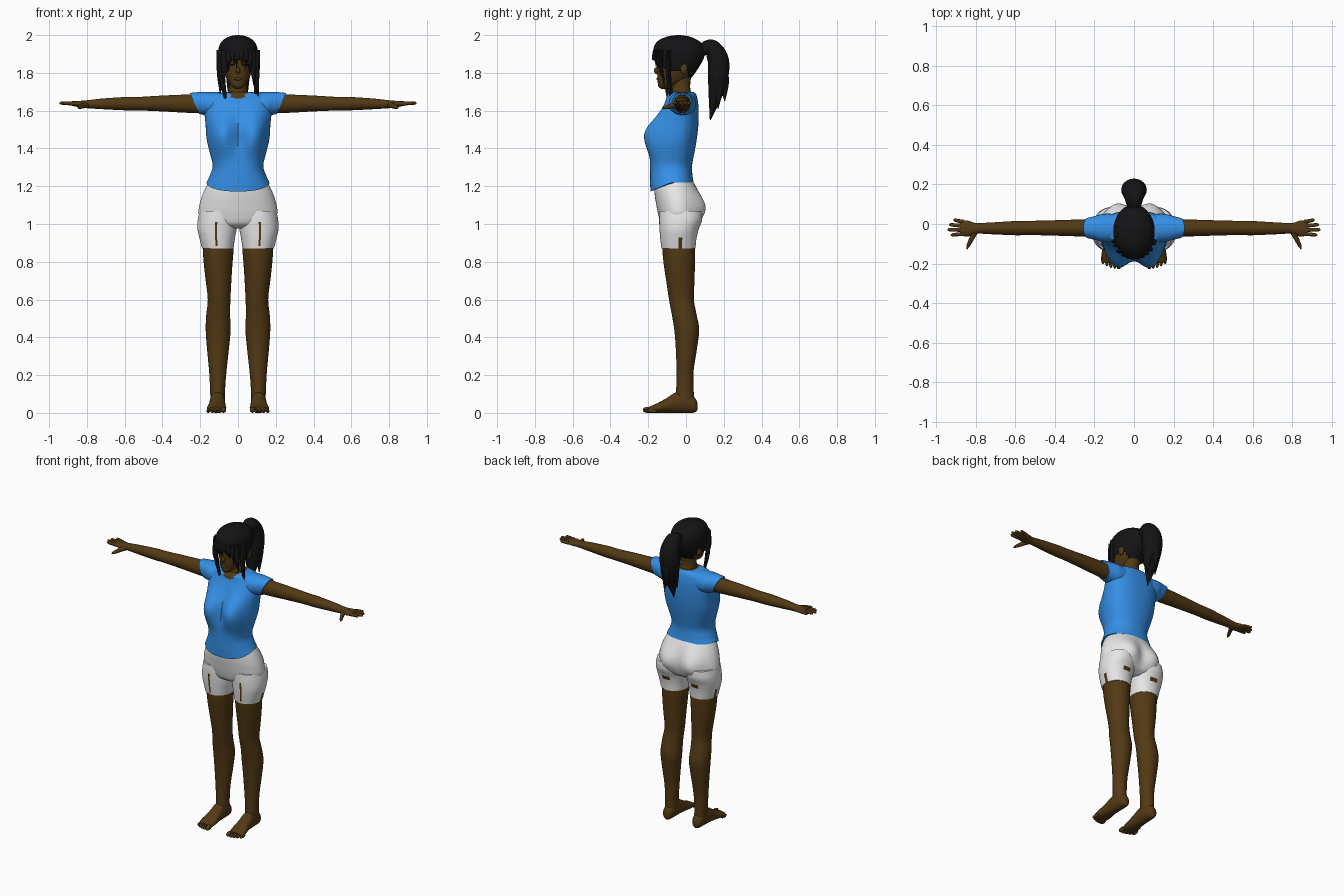
import bpy, bmesh, math
from mathutils import Vector


def material(name, rgb):
    m = bpy.data.materials.new(name)
    m.diffuse_color = (*rgb, 1)
    return m


SKIN = material("brown skin", (0.085, 0.041, 0.007))
HAIR = material("black hair", (0.007, 0.007, 0.008))
SHIRT = material("blue cloth", (0.035, 0.28, 0.80))
SHORTS = material("white cloth", (0.80, 0.80, 0.80))


def spline(rows, k):
    """Catmull-Rom interpolation of section rows (x, y, z, ra, rb)."""
    out = []
    for i in range(len(rows) - 1):
        a, b, c, d = (rows[min(max(j, 0), len(rows) - 1)] for j in range(i - 1, i + 3))
        for s in range(k):
            t = s / k
            out.append([0.5 * (2 * q + (r - p) * t + (2 * p - 5 * q + 4 * r - w) * t * t
                               + (3 * q - p - 3 * r + w) * t ** 3)
                        for p, q, r, w in zip(a, b, c, d)])
    out.append(list(rows[-1]))
    return out


def loft(name, rows, mats, axis='z', n=32, k=5, p=2.0, mirror=False, warp=None, paint=None, drop=None):
    """Skin a row of super-elliptic sections across the given axis ('path' follows a bend in the yz plane)."""
    bm = bmesh.new()
    secs = spline(rows, k)
    rings = []
    for i, (x, y, z, ra, rb) in enumerate(secs):
        u, v = {'x': ((0, 1, 0), (0, 0, 1)), 'y': ((1, 0, 0), (0, 0, 1))}.get(axis, ((1, 0, 0), (0, 1, 0)))
        if axis == 'path':
            a, b = secs[max(i - 1, 0)], secs[min(i + 1, len(secs) - 1)]
            v = Vector((0, b[2] - a[2], a[1] - b[1])).normalized()
        u, v, ring = Vector(u), Vector(v), []
        for j in range(n):
            t = 2 * math.pi * j / n
            c, s = math.cos(t), math.sin(t)
            co = (Vector((x, y, z)) + u * max(ra, .001) * math.copysign(abs(c) ** (2 / p), c)
                  + v * max(rb, .001) * math.copysign(abs(s) ** (2 / p), s))
            ring.append(bm.verts.new(warp(co, s) if warp else co))
        rings.append(ring)
    for r0, r1 in zip(rings, rings[1:]):
        for j in range(n):
            bm.faces.new((r0[j], r0[(j + 1) % n], r1[(j + 1) % n], r1[j]))
    bm.faces.new(rings[0])
    bm.faces.new(rings[-1])
    bmesh.ops.recalc_face_normals(bm, faces=bm.faces)
    for f in bm.faces:
        if paint and paint(f.calc_center_median()):
            f.material_index = 1
    if drop:
        bmesh.ops.delete(bm, geom=[f for f in bm.faces if drop(f.calc_center_median())], context='FACES')
    me = bpy.data.meshes.new(name)
    bm.to_mesh(me)
    bm.free()
    for m in mats:
        me.materials.append(m)
    ob = bpy.data.objects.new(name, me)
    bpy.context.collection.objects.link(ob)
    if mirror:
        ob.modifiers.new("mirror", 'MIRROR').use_clip = False
    return ob


def upright(rows):
    """Rows given as z, front y, back y, half width, optional centre x."""
    return [((r[4] if len(r) > 4 else 0), (r[1] + r[2]) / 2, r[0], r[3], (r[2] - r[1]) / 2) for r in rows]


def blob(name, c, r, mat, mirror=False):
    rows = [(c[0], c[1], c[2] - r[2] * math.cos(math.pi * i / 8),
             r[0] * math.sin(math.pi * i / 8), r[1] * math.sin(math.pi * i / 8)) for i in range(9)]
    return loft(name, rows, [mat], n=16, k=1, mirror=mirror)


def bump(x, z, cx, cz, sx, sz):
    return math.exp(-((abs(x) - cx) / sx) ** 2 - ((z - cz) / sz) ** 2)


# Shirt: bust and dipped front hem are warped in, the neck opening is painted
def shirt_warp(co, s):
    f = min(1, max(0, -s * 1.4))
    z = co.z
    co.y -= 0.075 * f * bump(co.x, z, .085, 1.475, .075, .10)
    co.z -= 0.048 * max(0, -s) * max(0, 1 - (z - 1.22) / .12)
    return co


loft("shirt", upright([(1.22, -.188, .04, .167), (1.26, -.19, .034, .148), (1.31, -.188, .032, .134),
                       (1.38, -.18, .045, .15), (1.45, -.16, .057, .166), (1.53, -.145, .066, .172),
                       (1.60, -.125, .067, .178), (1.65, -.108, .063, .17), (1.685, -.098, .054, .145),
                       (1.70, -.085, .04, .065)]),
     [SHIRT, SKIN], n=64, k=6, p=2.3, warp=shirt_warp,
     paint=lambda c: c.z > 1.665 and math.hypot(c.x / .058, (c.y + .04) / .075) < 1)


def sleeve_warp(co, s):
    co.x += max(0, (co.x - .1) / .13) * (co.z - 1.637) * .45
    return co


loft("sleeve", [(.08, -.02, 1.635, .07, .062), (.15, -.02, 1.635, .072, .064), (.19, -.02, 1.637, .062, .061),
                (.23, -.02, 1.638, .052, .056)], [SHIRT], 'x', mirror=True, warp=sleeve_warp, p=2.2)


# Shorts: pelvis plus two legs, with worn slits and patches showing skin
def seat_warp(co, s):
    co.y += 0.04 * min(1, max(0, s * 1.5)) * bump(co.x, co.z, .09, 1.085, .07, .085)
    return co


loft("shorts_pelvis", upright([(1.25, -.16, .025, .14), (1.2, -.168, .05, .168), (1.15, -.165, .066, .19),
                               (1.1, -.157, .072, .204), (1.05, -.147, .07, .207), (1.0, -.13, .055, .17),
                               (.975, -.09, .02, .08)]), [SHORTS], n=64, warp=seat_warp, p=2.1)


def worn(c):
    slit = c.y < -.08 and abs(c.x - .112) < .006 and .88 < c.z < 1.01
    patch = c.y > .02 and .075 < c.x < .135 and .945 < c.z < .972
    side = c.x > .17 and abs(c.y + .03) < .006 and c.z < .93
    return slit or patch or side


loft("shorts_leg", upright([(1.07, -.14, .085, .095, .108), (1.02, -.142, .085, .104, .109),
                            (.97, -.14, .066, .103, .111), (.92, -.136, .055, .093, .110),
                            (.87, -.13, .05, .083, .107)]),
     [SHORTS, SKIN], n=64, k=6, p=2.15, mirror=True, paint=worn)

# Bare legs
loft("leg", upright([(.92, -.125, .046, .078, .106), (.86, -.125, .048, .081, .105), (.78, -.117, .047, .075, .105),
                     (.7, -.105, .045, .068, .103), (.6, -.09, .042, .060, .100), (.52, -.075, .056, .063, .105),
                     (.44, -.062, .07, .066, .105), (.34, -.054, .058, .058, .106), (.22, -.05, .04, .046, .107),
                     (.13, -.052, .04, .040, .108), (.06, -.06, .045, .038, .108)]), [SKIN], mirror=True)

# Feet and toes
loft("foot", [(.108, .06, .035, .012, .02), (.108, .045, .042, .03, .04), (.108, .0, .055, .038, .055),
              (.109, -.05, .055, .041, .055), (.11, -.10, .04, .044, .04), (.113, -.15, .026, .051, .026),
              (.113, -.195, .017, .045, .015)], [SKIN], 'y', mirror=True)
for i in range(5):
    r = .016 if i == 0 else .011
    blob("toe_%d" % (i + 1), (.077 + .02 * i, -.202 + .0016 * i * i, r), (r * .9, .027, r), SKIN, True)

# Arms running into the palms
loft("arm", [(.14, -.02, 1.637, .05, .05), (.25, -.02, 1.637, .044, .049), (.4, -.02, 1.638, .039, .042),
             (.52, -.02, 1.637, .036, .036), (.6, -.021, 1.637, .036, .035), (.72, -.022, 1.636, .030, .028),
             (.8, -.022, 1.634, .027, .021), (.84, -.023, 1.635, .040, .017), (.88, -.02, 1.638, .039, .012)],
     [SKIN], 'x', mirror=True)

# Fingers and thumb
for i, (y0, y1, tip) in enumerate([(.011, .02, .915), (-.009, -.004, .937), (-.03, -.029, .945), (-.05, -.055, .928)]):
    loft("finger_%d" % (i + 1), [(.86, y0, 1.637, .010, .011), ((.86 + tip) / 2, (y0 + y1) / 2, 1.639, .0095, .010),
                                 (tip - .008, y1, 1.64, .008, .008), (tip, y1, 1.64, .002, .002)],
         [SKIN], 'x', n=12, k=3, mirror=True)
loft("thumb", [(.80, -.03, 1.632, .02, .016), (.82, -.07, 1.626, .014, .014), (.838, -.108, 1.618, .010, .010),
               (.846, -.128, 1.614, .002, .002)], [SKIN], 'y', n=12, k=3, mirror=True)

# Neck, head and face
loft("neck", upright([(1.62, -.09, .035, .06), (1.68, -.085, .03, .054), (1.73, -.078, .022, .048),
                      (1.80, -.085, .03, .05)]), [SKIN])
loft("head", upright([(1.715, -.13, -.10, .012), (1.73, -.147, -.06, .034), (1.76, -.15, .0, .055),
                      (1.80, -.152, .04, .070), (1.85, -.153, .07, .079), (1.9, -.153, .08, .084),
                      (1.95, -.13, .06, .07), (1.98, -.07, .01, .02)]), [SKIN], p=2.2)
blob("nose", (0, -.152, 1.812), (.012, .018, .02), SKIN)
blob("lips", (0, -.148, 1.768), (.022, .008, .008), SKIN)
blob("ear", (.09, -.012, 1.822), (.013, .02, .03), SKIN, True)
blob("eye_line", (.035, -.146, 1.842), (.017, .006, .004), HAIR, True)

# Hair cap, open over the face and below the ears
loft("hair_cap", upright([(1.775, -.13, .03, .078), (1.82, -.16, .062, .096), (1.88, -.172, .095, .104),
                          (1.93, -.172, .095, .103), (1.968, -.15, .07, .085), (1.992, -.1, .02, .047),
                          (2.0, -.05, -.03, .01)]), [HAIR], n=48,
     drop=lambda c: (c.z < 1.872 and c.y < -.09 and abs(c.x) < .08) or (c.z < 1.805 and c.y < .01))


# Fringe and long side strands: top x, tip x, tip z, width
def scalp_y(x):
    return -.038 - .131 * math.sqrt(max(0, 1 - (x / .107) ** 2))


for i, (x0, x1, zt, w) in enumerate([(-.07, -.075, 1.74, .018), (-.048, -.05, 1.81, .016), (-.028, -.022, 1.835, .015),
                                     (-.005, -.008, 1.825, .014), (.016, .02, 1.84, .015), (.038, .04, 1.82, .016),
                                     (.06, .064, 1.79, .016), (.078, .083, 1.73, .016),
                                     (-.092, -.068, 1.63, .016), (-.1, -.094, 1.68, .014),
                                     (.1, .094, 1.655, .016), (.096, .105, 1.67, .012)]):
    y0, zm = scalp_y(x0), (1.92 + zt) / 2
    loft("hair_strand_%d" % (i + 1), [(x0, y0, 1.92, w, .006), ((2 * x0 + x1) / 3, y0 - .003, zm, w, .009),
                                      (x1, y0 + .008, zt + .04, w * .5, .006), (x1, y0 + .012, zt, .001, .001)],
         [HAIR], n=12, k=4)

# Ponytail with a main tail and shorter loose locks
loft("ponytail", [(0, .05, 1.905, .03, .03), (0, .09, 1.925, .036, .034), (0, .135, 1.93, .05, .047),
                  (0, .17, 1.87, .062, .056), (0, .17, 1.78, .063, .054), (0, .155, 1.68, .042, .036),
                  (0, .128, 1.55, .002, .002)], [HAIR], 'path', n=28, k=6)
for i, (x, y, z) in enumerate([(0.0, .205, 1.65), (.038, .17, 1.61), (-.04, .15, 1.63)]):
    loft("ponytail_lock_%d" % (i + 1), [(x * .5, .18, 1.84, .035, .038), (x * .8, .185 + (y - .18) * .6, 1.75, .028, .028),
                                        (x, y, z, .002, .002)], [HAIR], n=14, k=5)

# Smooth shading throughout, crisp only at garment rims
bpy.ops.object.select_all(action='SELECT')
bpy.context.view_layer.objects.active = bpy.context.scene.objects["shirt"]
bpy.ops.object.shade_smooth_by_angle(angle=math.radians(45))
